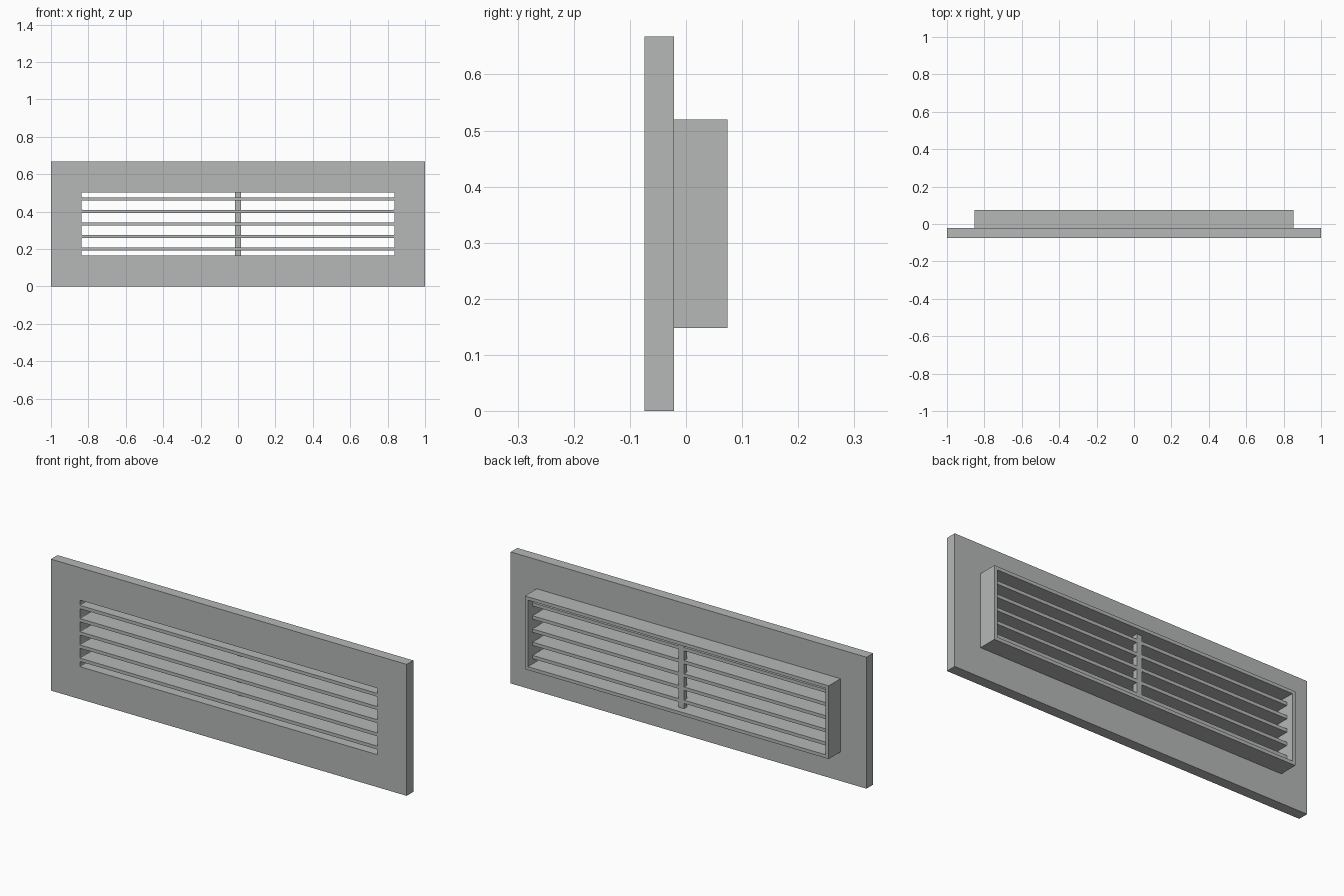
import bpy, bmesh
from mathutils import Matrix

if "Cube" in bpy.data.objects:
    bpy.data.objects.remove(bpy.data.objects["Cube"])

grey = bpy.data.materials.new("satin grey")
grey.diffuse_color = (0.46, 0.48, 0.47, 1)
grey.use_nodes = True
grey.node_tree.nodes["Principled BSDF"].inputs["Base Color"].default_value = grey.diffuse_color

MID = 0.334                      # height of the vent centre
HALF_W, HALF_H = 0.837, 0.169    # half size of the vent opening
PITCH, THICK = 0.067, 0.017      # blade spacing and thickness
Y_FRONT, Y_JOIN, Y_BLADE, Y_BACK = -0.074, -0.021, 0.037, 0.074


def boxes(name, bounds, round_corners=0.0):
    """One object made of boxes given as (x0, x1, y0, y1, z0, z1)."""
    bm = bmesh.new()
    for x0, x1, y0, y1, z0, z1 in bounds:
        m = Matrix.Translation(((x0 + x1) / 2, (y0 + y1) / 2, (z0 + z1) / 2))
        m = m @ Matrix.Diagonal((x1 - x0, y1 - y0, z1 - z0, 1))
        bmesh.ops.create_cube(bm, size=1, matrix=m)
    if round_corners:
        along_y = [e for e in bm.edges
                   if abs(e.verts[0].co.y - e.verts[1].co.y) > 0.01]
        bmesh.ops.bevel(bm, geom=along_y, offset=round_corners,
                        segments=2, profile=0.5, affect='EDGES')
    mesh = bpy.data.meshes.new(name)
    bm.to_mesh(mesh)
    bm.free()
    mesh.materials.append(grey)
    ob = bpy.data.objects.new(name, mesh)
    bpy.context.collection.objects.link(ob)
    return ob


def cut(ob, cutter):
    mod = ob.modifiers.new("cut", 'BOOLEAN')
    mod.operation = 'DIFFERENCE'
    mod.solver = 'EXACT'
    mod.object = cutter
    bpy.context.view_layer.objects.active = ob
    bpy.ops.object.modifier_apply(modifier=mod.name)
    bpy.data.objects.remove(cutter)


# Blade heights and the slots left between them
blades = [MID + i * PITCH for i in range(-2, 3)]
lows = [MID - HALF_H] + [z + THICK / 2 for z in blades]
highs = [z - THICK / 2 for z in blades] + [MID + HALF_H]

# Face plate with six slots
plate = boxes("face_plate", [(-1, 1, Y_FRONT, Y_JOIN, 0, 0.668)])
cut(plate, boxes("slot_cutter",
                 [(-HALF_W, HALF_W, -0.2, 0.2, a, b) for a, b in zip(lows, highs)],
                 round_corners=0.005))

# Hollow collar behind the plate
wall = 0.017
collar = boxes("rear_collar", [(-HALF_W - wall, HALF_W + wall, Y_JOIN, Y_BACK,
                                MID - HALF_H - wall, MID + HALF_H + wall)])
cut(collar, boxes("collar_cutter", [(-HALF_W, HALF_W, -0.2, 0.2,
                                     MID - HALF_H, MID + HALF_H)]))

# Horizontal blades running back from the plate
boxes("blades", [(-HALF_W, HALF_W, Y_JOIN, Y_BLADE, z - THICK / 2, z + THICK / 2)
                 for z in blades])

# Upright centre brace between the blades
boxes("centre_brace", [(-0.015, 0.015, 0.012, Y_BLADE, a, b)
                       for a, b in zip(lows, highs)])
